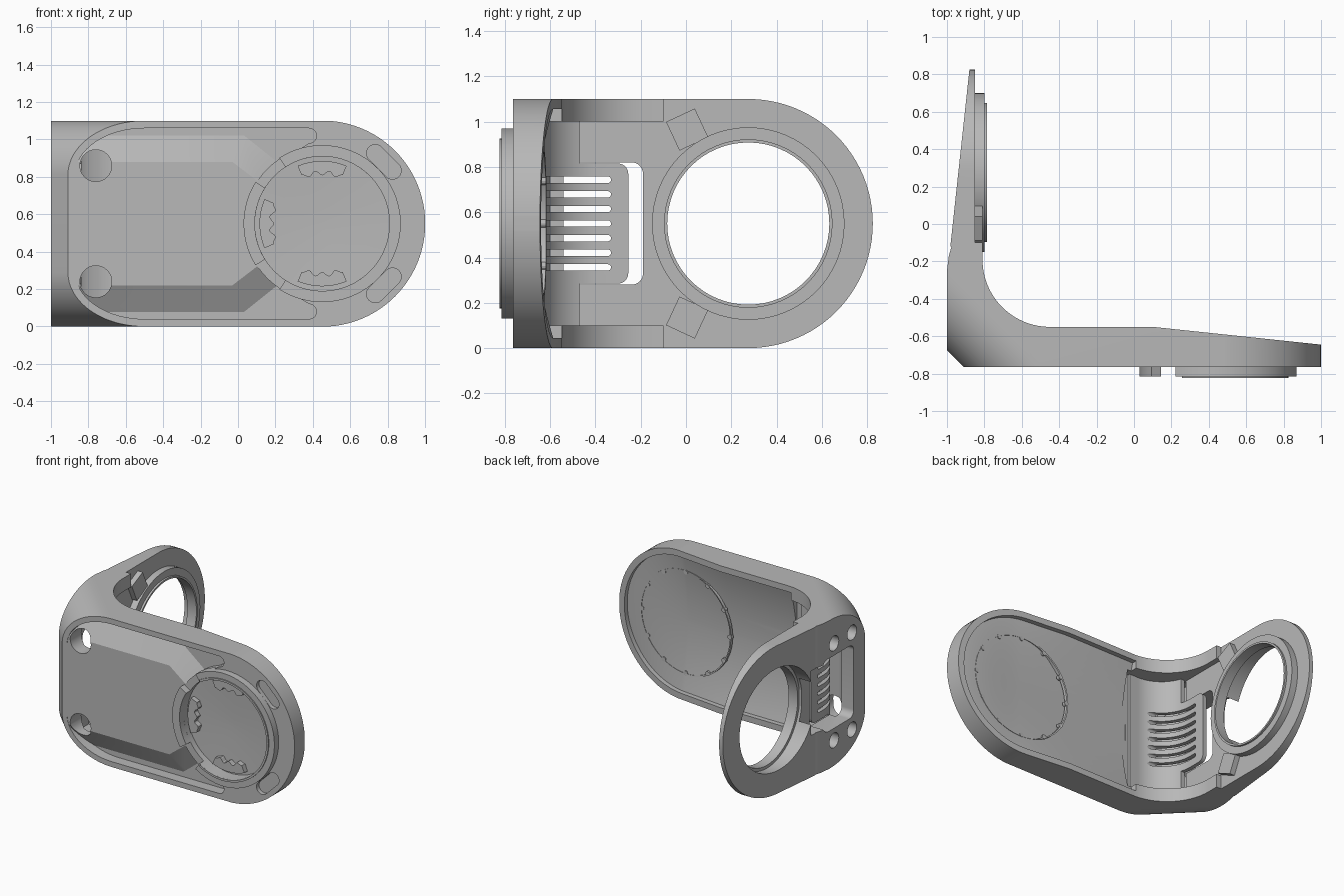
import bpy, bmesh, math
from math import sin, cos, pi, radians, sqrt

if "Cube" in bpy.data.objects:
    bpy.data.objects.remove(bpy.data.objects["Cube"])

grey = bpy.data.materials.new("matte grey")
grey.use_nodes = True
grey.diffuse_color = (0.48, 0.48, 0.48, 1)
grey.node_tree.nodes["Principled BSDF"].inputs["Base Color"].default_value = (0.48, 0.48, 0.48, 1)

MID = 0.55            # half height of the plates
PAD = (0.45, MID)     # centre of the round pad, in x and z
HOLE = (0.275, MID)   # centre of the side ring, in y and z


def place(axis, p, d):
    """Put a 2D point at depth d along an axis."""
    return {"x": (d, p[0], p[1]), "y": (p[0], d, p[1]), "z": (p[0], p[1], d)}[axis]


def loft(name, rings, closed=False):
    bm = bmesh.new()
    loops = [[bm.verts.new(p) for p in ring] for ring in rings]
    n = len(loops[0])
    pairs = list(zip(loops, loops[1:]))
    if closed:
        pairs.append((loops[-1], loops[0]))
    for a, b in pairs:
        for i in range(n):
            j = (i + 1) % n
            bm.faces.new((a[i], a[j], b[j], b[i]))
    if not closed:
        bm.faces.new(loops[0])
        bm.faces.new(loops[-1])
    bmesh.ops.recalc_face_normals(bm, faces=bm.faces)
    mesh = bpy.data.meshes.new(name)
    bm.to_mesh(mesh)
    bm.free()
    mesh.materials.append(grey)
    ob = bpy.data.objects.new(name, mesh)
    bpy.context.collection.objects.link(ob)
    return ob


def prism(name, pts, axis, a, b):
    return loft(name, [[place(axis, p, d) for p in pts] for d in (a, b)])


def arc(c, r, a0, a1, n=24, rz=None):
    rz = rz or r
    return [(c[0] + r * cos(radians(a0 + (a1 - a0) * i / n)),
             c[1] + rz * sin(radians(a0 + (a1 - a0) * i / n))) for i in range(n + 1)]


def circle(c, r, n=64):
    return arc(c, r, 0, 360, n)[:-1]


def rect(x0, x1, y0, y1):
    return [(x0, y0), (x1, y0), (x1, y1), (x0, y1)]


def rounded(x0, x1, y0, y1, r):
    return (arc((x1 - r, y1 - r), r, 0, 90, 8) + arc((x0 + r, y1 - r), r, 90, 180, 8)
            + arc((x0 + r, y0 + r), r, 180, 270, 8) + arc((x1 - r, y0 + r), r, 270, 360, 8))


def capsule(c, half, r, angle):
    dx, dy = half * cos(radians(angle)), half * sin(radians(angle))
    return (arc((c[0] + dx, c[1] + dy), r, angle - 90, angle + 90, 10)
            + arc((c[0] - dx, c[1] - dy), r, angle + 90, angle + 270, 10))


def mirrored(pts):
    """Complete an outline with its reflection about the mid height."""
    return pts + [(x, 2 * MID - z) for x, z in reversed(pts)]


def stadium(c, r, start):
    return ([(start, c[1] - r), (0.1, c[1] - r)] + arc(c, r, -90, 90, 48)
            + [(0.1, c[1] + r), (start, c[1] + r)])


def dish_depth(x, r):
    """Curved back surface: deepest in the middle, tilted at the edge with the plate's taper."""
    q = (r / 0.51) ** 2
    return -0.665 + 0.08 * q - 0.105 * q * max(0, x - 0.1)


def combine(ob, tool, operation="DIFFERENCE"):
    mod = ob.modifiers.new("cut", "BOOLEAN")
    mod.operation, mod.solver, mod.object = operation, "EXACT", tool
    bpy.context.view_layer.update()
    result = bpy.data.meshes.new_from_object(ob.evaluated_get(bpy.context.evaluated_depsgraph_get()))
    ob.modifiers.clear()
    ob.data = result
    bpy.data.objects.remove(tool)


def band(name, c, axis, r0, r1, a0, a1, d0, d1):
    pts = arc(c, r1, a0, a1, 40) + arc(c, r0, a1, a0, 40)
    return prism(name, pts, axis, d0, d1)


def hoop(name, c, axis, r0, r1, d0, d1):
    section = [(r0, d0), (r1, d0), (r1, d1), (r0, d1)]
    return loft(name, [[place(axis, p, d) for p in circle(c, r)] for r, d in section], closed=True)


# Angled body: front plate bending into the side arm
outline = ([(-1, -0.765), (1, -0.765), (1, -0.645), (0.1, -0.55)]
           + arc((-0.45, -0.19), 0.36, 270, 180)
           + [(-0.81, -0.1), (-0.97, -0.1), (-0.99, -0.17), (-1, -0.25)])
body = prism("bracket_body", outline, "z", -0.1, 1.2)
combine(body, prism("plate_end", stadium(PAD, 0.551, -1.2), "y", -1, 0.2), "INTERSECT")

# Rounded corner, swept across the diagonal of the bend
corner = [(-2, 0)] + arc((0.894, 0.29), 0.29, -90, 0) + arc((0.894, 0.81), 0.29, 0, 90) + [(-2, 1.1)]
h = sqrt(0.5)
combine(body, loft("corner_round", [[(h * (t - c), h * (-t - c), z) for c, z in corner]
                                    for t in (-3, 3)]), "INTERSECT")

# Trough-shaped dish in the back of the front plate
rings = [[place("y", p, -0.45) for p in stadium(PAD, 0.505, -0.48)]]
for r in (0.505, 0.48, 0.45, 0.41, 0.36, 0.3, 0.23, 0.15, 0.07, 0.01):
    rings.append([place("y", p, dish_depth(p[0], r)) for p in stadium(PAD, r, -0.48)])
combine(body, loft("back_dish", rings))

# Hollow inside the bend, and the window through the side arm
hollow = [(-0.45, -0.66), (-0.8, -0.66), (-0.9, -0.6), (-0.9, -0.47),
          (-0.85, -0.47), (-0.85, -0.05), (-0.45, -0.05)]
combine(body, prism("bend_hollow", hollow, "z", 0.1, 1.0))
combine(body, prism("side_window", rounded(-0.54, -0.19, 0.28, 0.82, 0.05), "x", -1.2, -0.83))

# Front groove that leaves a raised centre panel and an outer rim
groove_edge = mirrored(arc((-0.5, 0.81), 0.37, 180, 90, 16, 0.25)
                       + arc((0.38, 1.02), 0.04, 90, -90, 10) + [(0.3, 0.93)])
groove = prism("front_groove", groove_edge, "y", -0.9, -0.685)
tops = mirrored([(-0.96, 0.88), (-0.03, 0.88), (0.14, 0.75)])
base = mirrored([(-0.96, 1.04), (0.04, 1.04), (0.24, 0.88)])
combine(groove, loft("panel_slope", [[place("y", p, d) for p in pts]
                                     for pts, d in ((tops, -0.763), (base, -0.675))]))
combine(groove, prism("pad_keep", circle(PAD, 0.415), "y", -1, -0.6))
combine(body, groove)

# Round pad recess
dish = [(0.36, -0.9), (0.36, -0.72), (0.25, -0.715), (0.12, -0.71), (0.02, -0.708)]
combine(body, loft("pad_recess", [[place("y", p, d) for p in circle(PAD, r)] for r, d in dish]))

# Access holes, rim pockets and side bolt holes, above and below the middle
for s in (-1, 1):
    combine(body, prism("access_hole", circle((-0.76, MID + s * 0.31), 0.085, 32), "y", -0.9, -0.55))
    pocket = capsule((0.78, MID + s * 0.33), 0.065, 0.047, -45 * s)
    combine(body, prism("rim_pocket", pocket, "y", -0.9, -0.735))
    for y in (-0.52, -0.31):
        combine(body, prism("bolt_hole", circle((y, MID + s * 0.36), 0.055, 24), "x", -1.2, -0.92))

# Collar and lip around the pad
band("pad_collar", PAD, "y", 0.36, 0.42, -123, 123, -0.815, -0.74)
band("pad_lip", PAD, "y", 0.36, 0.375, -121, 121, -0.823, -0.74)
band("pad_collar_inner", PAD, "y", 0.36, 0.42, 148, 212, -0.815, -0.73)

# Scalloped clips inside the pad
for k, a in enumerate((90, 180, 270)):
    outer = arc(PAD, 0.335, a - 23, a + 23, 24)
    inner = []
    for i in range(25):
        t = radians(a + 23 - 46 * i / 24)
        r = 0.27 + 0.012 * cos(i * pi / 4)
        inner.append((PAD[0] + r * cos(t), PAD[1] + r * sin(t)))
    prism("pad_clip_%d" % k, outer + inner, "y", -0.755, -0.70)

# Seam and small tabs on the back of the pad, following the dish
seam = [(0.378, -0.02), (0.388, -0.02), (0.388, 0.003), (0.378, 0.003)]
loft("pad_seam", [[place("y", p, dish_depth(p[0], r) + d) for p in circle(PAD, r)]
                  for r, d in seam], closed=True)
for p in circle(PAD, 0.375, 12):
    depth = dish_depth(p[0], 0.375)
    prism("seam_tab", circle(p, 0.017, 12), "y", depth - 0.02, depth + 0.004)

# Tapered side ring
ring_section = [(-0.982, -0.12), (-0.88, 0.825), (-0.85, 0.825), (-0.85, -0.12)]
ring = prism("side_ring", ring_section, "z", -0.1, 1.2)
combine(ring, prism("ring_edge", stadium(HOLE, MID, -0.3), "x", -1.2, -0.5), "INTERSECT")
combine(ring, prism("ring_hole", circle(HOLE, 0.38, 96), "x", -1.2, -0.5))
hoop("ring_collar", HOLE, "x", 0.365, 0.425, -0.86, -0.80)
hoop("ring_lip", HOLE, "x", 0.358, 0.372, -0.86, -0.785)

# Outer face is thinned where the window meets the ring
for part in (body, ring):
    combine(part, prism("window_relief", rect(-0.3, -0.07, 0.31, 0.79), "x", -1.2, -0.88))

# Angled locating tongues beside the ring
for s in (-1, 1):
    t = radians(25)
    pts = [(0.005 + u * cos(t) - v * sin(t), MID + s * (0.415 + u * sin(t) + v * cos(t)))
           for u, v in rect(-0.07, 0.07, -0.07, 0.07)]
    prism("ring_tongue", pts, "x", -0.87, -0.81)

# Curved vent panel inside the bend, wide at its root and narrow at its tab
sheet = ([(-0.5, -0.67)] + arc((-0.57, -0.39), 0.28, 270, 180) + [(-0.85, -0.25), (-0.82, -0.25)]
         + arc((-0.57, -0.39), 0.25, 180, 270) + [(-0.5, -0.64)])
vent = prism("vent_panel", sheet, "z", 0.08, 1.02)
shape = mirrored([(-0.8, 1.01), (-0.47, 1.01), (-0.47, 0.815)]
                 + arc((-0.3, 0.77), 0.045, 90, 0, 8))
combine(vent, prism("vent_shape", shape, "x", -1.2, -0.2), "INTERSECT")
for i in range(7):
    slot = capsule((-0.48, MID + (i - 3) * 0.0645), 0.135, 0.014, 0)
    combine(vent, prism("vent_slot", slot, "x", -1.2, -0.2))

# Smooth the curved faces, keep crisp edges
for ob in bpy.context.scene.objects:
    if ob.type == "MESH" and ob.data.materials and ob.data.materials[0] == grey:
        ob.data.shade_smooth()
        ob.data.set_sharp_from_angle(angle=radians(19))
